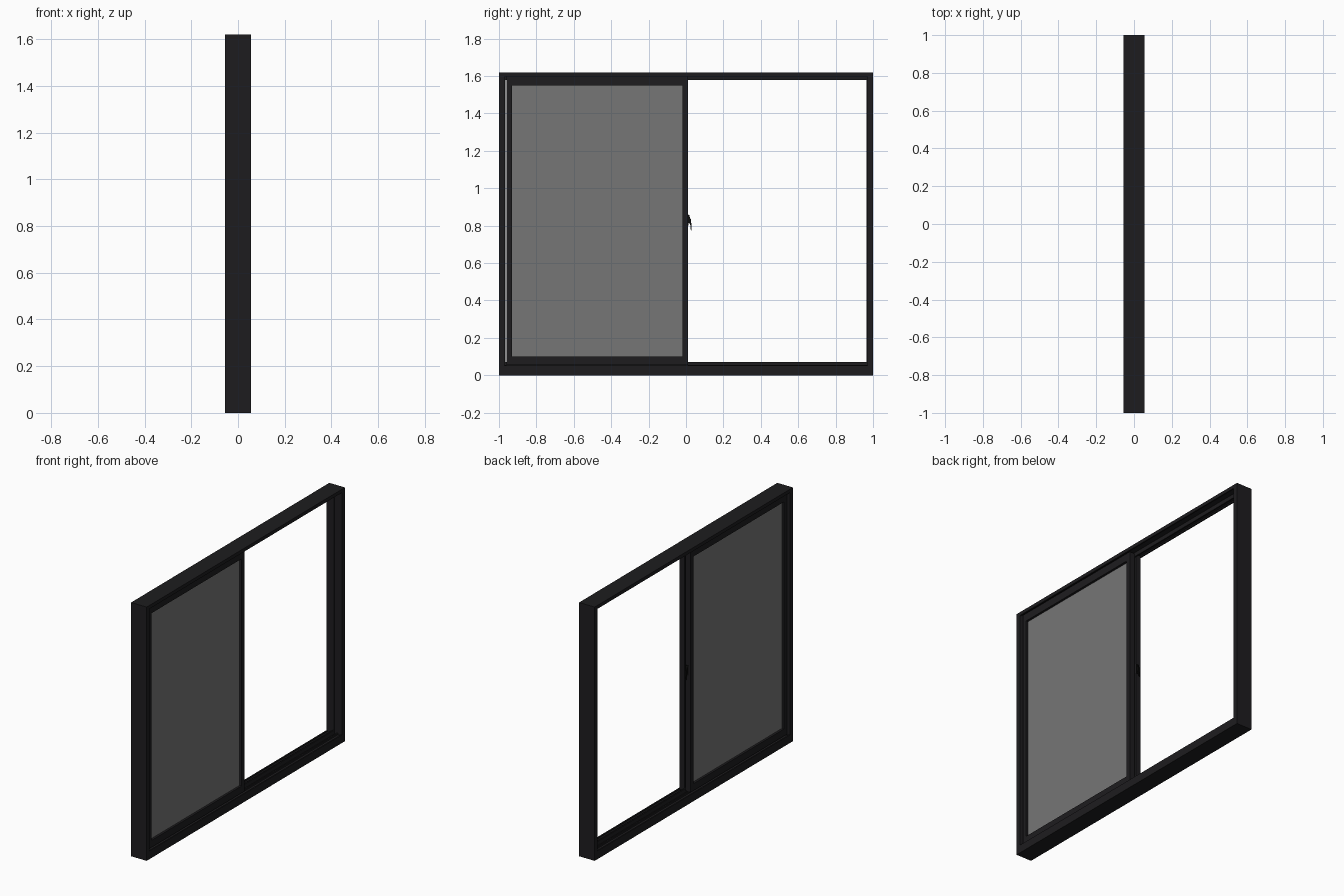
import bpy, bmesh

if "Cube" in bpy.data.objects:
    bpy.data.objects.remove(bpy.data.objects["Cube"])

def material(name, color):
    m = bpy.data.materials.new(name)
    m.diffuse_color = color
    m.use_nodes = True
    m.node_tree.nodes["Principled BSDF"].inputs["Base Color"].default_value = m.diffuse_color
    return m

DARK = material("dark_aluminium", (0.0125, 0.012, 0.0135, 1))
GLASS = material("tinted_glass", (0.18, 0.18, 0.18, 0.3))
BLACK = material("black_plastic", (0.004, 0.004, 0.004, 1))

def finish(name, bm, mat):
    bmesh.ops.recalc_face_normals(bm, faces=bm.faces)
    me = bpy.data.meshes.new(name)
    bm.to_mesh(me)
    bm.free()
    ob = bpy.data.objects.new(name, me)
    me.materials.append(mat)
    bpy.context.collection.objects.link(ob)
    return ob

def extrude(name, pts, vec, mat):
    """Extrude a closed 3D outline along a vector."""
    bm = bmesh.new()
    f = bm.faces.new([bm.verts.new(p) for p in pts])
    r = bmesh.ops.extrude_face_region(bm, geom=[f])
    bmesh.ops.translate(bm, vec=vec, verts=[v for v in r["geom"] if isinstance(v, bmesh.types.BMVert)])
    return finish(name, bm, mat)

def box(name, x, y, z, mat):
    pts = [(x[0], y[0], z[0]), (x[1], y[0], z[0]), (x[1], y[1], z[0]), (x[0], y[1], z[0])]
    return extrude(name, pts, (0, 0, z[1] - z[0]), mat)

def mirrored(half):
    """Complete a (across, height) outline about the centre plane."""
    return half + [(-a, b) for a, b in reversed(half)]

D, H, W = 0.055, 1.62, 0.97

# Outer frame: side jambs with a slim centre rib
jamb = mirrored([(D, 1.0), (D, W), (0.004, W), (0.004, 0.964)])
for side, s in (("left", -1), ("right", 1)):
    extrude(side + "_jamb", [(x, s * y, 0) for x, y in jamb], (0, 0, H), DARK)

# Sill: outer lips, two sash tracks and a taller centre rib
sill = mirrored([(D, 0), (D, 0.052), (0.047, 0.052), (0.047, 0.045), (0.027, 0.045),
                 (0.027, 0.055), (0.019, 0.055), (0.019, 0.045), (0.004, 0.045), (0.004, 0.07)])
extrude("sill", [(x, -W, z) for x, z in sill], (0, 2 * W, 0), DARK)

# Head: shallow outer lips, two channels and a centre rib
head = mirrored([(D, H), (D, 1.598), (0.046, 1.598), (0.046, 1.606), (0.004, 1.606), (0.004, 1.58)])
extrude("head", [(x, -W, z) for x, z in head], (0, 2 * W, 0), DARK)

# Two sashes, the sliding one parked behind the fixed one
Y0, Y1, Z0, Z1, S = -0.96, 0.01, 0.055, 1.6, 0.03
GZ0, GZ1 = 0.10, 1.55
for name, cx in (("fixed", 0.0225), ("sliding", -0.0225)):
    x = (cx - 0.0175, cx + 0.0175)
    box(name + "_outer_stile", x, (Y0, Y0 + S), (Z0, Z1), DARK)
    box(name + "_meeting_stile", x, (Y1 - S, Y1), (Z0, Z1), DARK)
    box(name + "_bottom_rail", x, (Y0 + S, Y1 - S), (Z0, GZ0), DARK)
    box(name + "_top_rail", x, (Y0 + S, Y1 - S), (GZ1, Z1), DARK)
    box(name + "_glass", (cx - 0.003, cx + 0.003), (Y0 + S, Y1 - S), (GZ0, GZ1), GLASS)

# Latch: base plate and bent lever on the sliding meeting stile
box("latch_plate", (-0.026, -0.008), (0.01, 0.014), (0.8, 0.86), BLACK)
lever = [(0.012, 0.856), (0.017, 0.858), (0.022, 0.838), (0.027, 0.835),
         (0.03, 0.775), (0.026, 0.775), (0.022, 0.81), (0.012, 0.815)]
extrude("latch_lever", [(-0.022, y, z) for y, z in lever], (0.01, 0, 0), BLACK)
